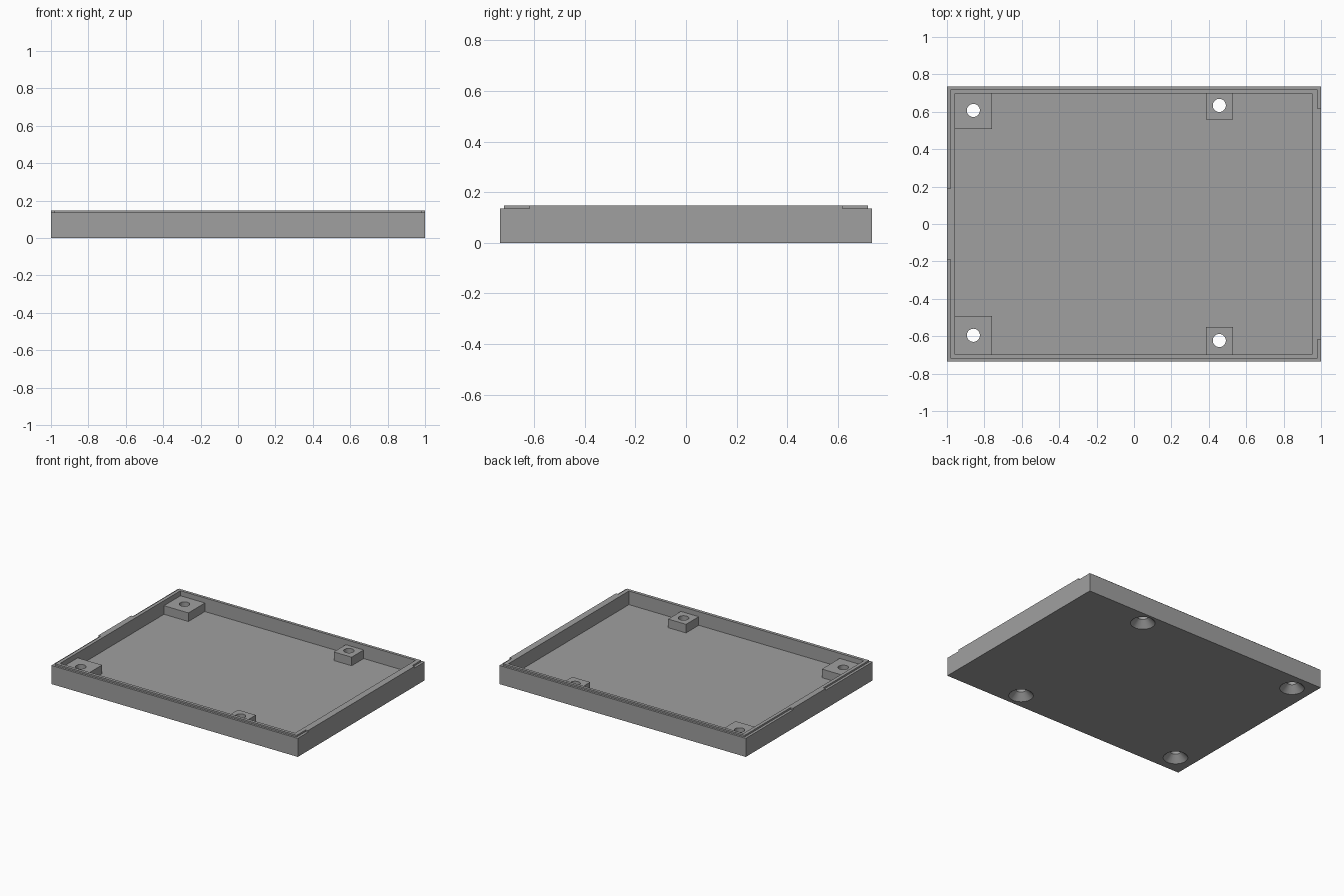
import bpy
import math

if "Cube" in bpy.data.objects:
    bpy.data.objects.remove(bpy.data.objects["Cube"])

grey = bpy.data.materials.new("mid_grey")
grey.diffuse_color = (0.35, 0.35, 0.35, 1)
grey.use_nodes = True
grey.node_tree.nodes["Principled BSDF"].inputs["Base Color"].default_value = grey.diffuse_color

FLOOR, BOSS_TOP, SHOULDER, TOP = 0.048, 0.111, 0.136, 0.148


def box(name, x0, x1, y0, y1, z0, z1):
    bpy.ops.mesh.primitive_cube_add(
        size=1, location=((x0 + x1) / 2, (y0 + y1) / 2, (z0 + z1) / 2))
    ob = bpy.context.object
    ob.name = name
    ob.scale = (x1 - x0, y1 - y0, z1 - z0)
    bpy.ops.object.transform_apply(location=True, rotation=False, scale=True)
    return ob


def cone(name, x, y, r0, r1, z0, z1):
    bpy.ops.mesh.primitive_cone_add(vertices=40, radius1=r0, radius2=r1,
                                    depth=z1 - z0, location=(x, y, (z0 + z1) / 2))
    bpy.context.object.name = name
    return bpy.context.object


def combine(target, tool, operation):
    mod = target.modifiers.new(tool.name, 'BOOLEAN')
    mod.operation = operation
    mod.solver = 'EXACT'
    mod.object = tool
    bpy.ops.object.select_all(action='DESELECT')
    target.select_set(True)
    bpy.context.view_layer.objects.active = target
    bpy.ops.object.modifier_apply(modifier=mod.name)
    bpy.data.objects.remove(tool, do_unlink=True)


# Open tray
tray = box("tray", -1, 1, -0.735, 0.735, 0, TOP)
tray.data.materials.append(grey)
combine(tray, box("cavity", -0.956, 0.951, -0.697, 0.699, FLOOR, 0.3), 'DIFFERENCE')

# Outer step of the rim: long sides full length, short sides only near the corners
for s in (-1, 1):
    def step(x0, x1, y_in):
        ya, yb = sorted((s * y_in, s * 0.9))
        combine(tray, box("rim_step", x0, x1, ya, yb, SHOULDER, 0.3), 'DIFFERENCE')
    step(-1.2, 1.2, 0.72)
    step(0.981, 1.2, 0.618)
    step(-1.2, -0.981, 0.19)

# Screw bosses on the floor: x0, x1, inner y, hole x, hole y
bosses = [(-0.97, -0.758, 0.508, -0.859, 0.607),
          (-0.97, -0.758, -0.492, -0.859, -0.595),
          (0.385, 0.53, 0.56, 0.456, 0.634),
          (0.385, 0.53, -0.55, 0.456, -0.623)]
for x0, x1, y_in, hx, hy in bosses:
    ya, yb = sorted((y_in, math.copysign(0.71, y_in)))
    combine(tray, box("boss", x0, x1, ya, yb, 0.02, BOSS_TOP), 'UNION')

# Through holes, countersunk from below
for x0, x1, y_in, hx, hy in bosses:
    combine(tray, cone("hole", hx, hy, 0.035, 0.035, -0.05, 0.2), 'DIFFERENCE')
    combine(tray, cone("countersink", hx, hy, 0.092, 0.034, -0.01, 0.048), 'DIFFERENCE')

bpy.ops.object.select_all(action='DESELECT')
tray.select_set(True)
bpy.context.view_layer.objects.active = tray
bpy.ops.object.shade_smooth_by_angle(angle=math.radians(30))
